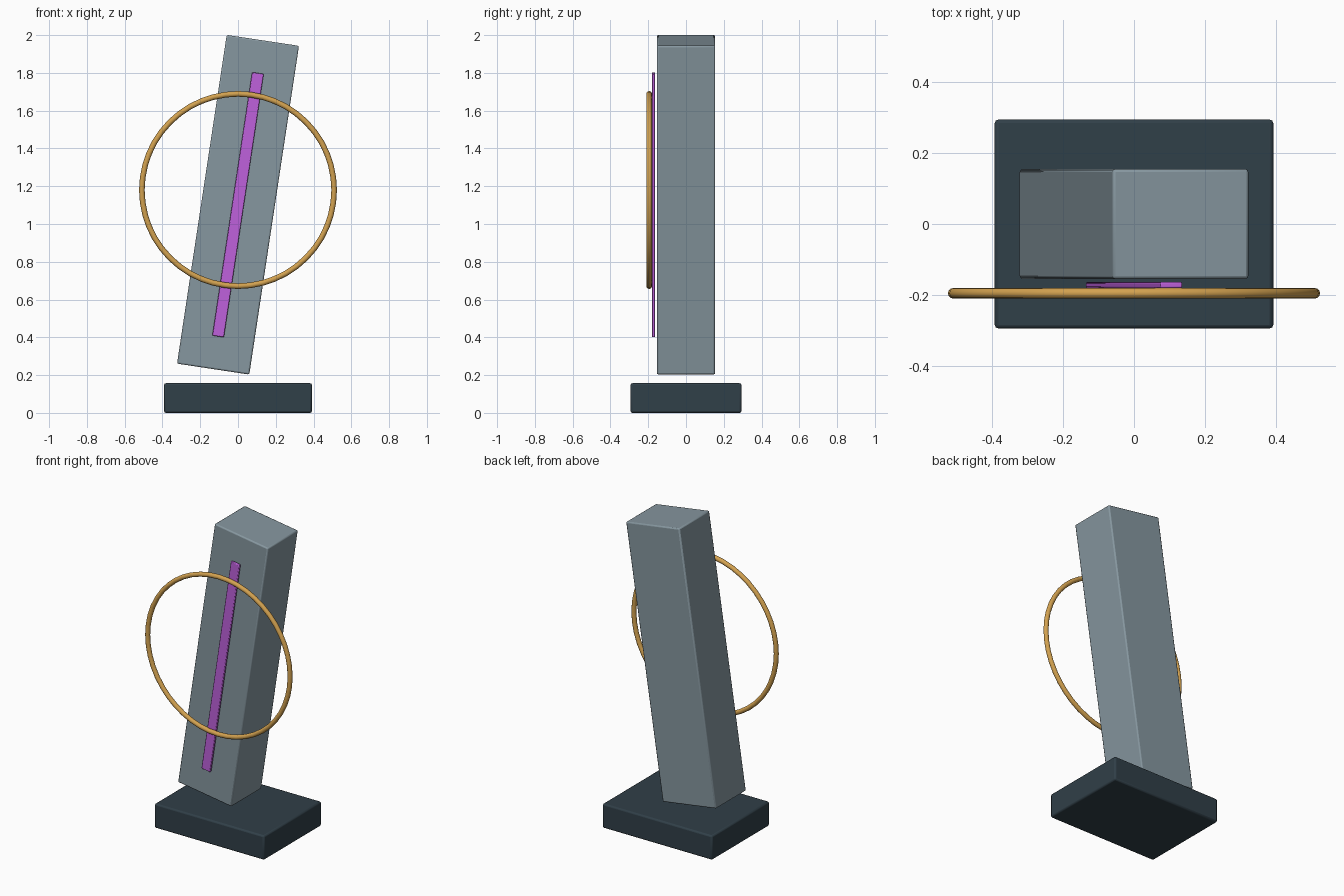
import bpy
import math

if "Cube" in bpy.data.objects:
    bpy.data.objects.remove(bpy.data.objects["Cube"])

LEAN = 0.15


def paint(obj, name, rgb):
    mat = bpy.data.materials.new(name)
    mat.diffuse_color = (*rgb, 1)
    mat.use_nodes = True
    mat.node_tree.nodes["Principled BSDF"].inputs["Base Color"].default_value = mat.diffuse_color
    obj.data.materials.append(mat)


def block(name, size, loc, bevel, lean=0.0):
    bpy.ops.mesh.primitive_cube_add(size=1, location=loc)
    obj = bpy.context.object
    obj.name = name
    obj.scale = size
    bpy.ops.object.transform_apply(location=False, rotation=False, scale=True)
    obj.rotation_euler.y = lean
    mod = obj.modifiers.new("soft_edges", "BEVEL")
    mod.width = bevel
    mod.segments = 2
    bpy.ops.object.shade_smooth_by_angle(angle=math.radians(30))
    return obj


# Plinth on the ground
base = block("base", (0.784, 0.588, 0.157), (0, 0, 0.0785), 0.01)
paint(base, "dark_slate", (0.03, 0.05, 0.065))

# Leaning tower floating above the plinth
tower = block("tower", (0.387, 0.309, 1.76), (0, 0, 1.102), 0.008, LEAN)
paint(tower, "blue_grey", (0.24, 0.31, 0.35))

# Thin light strip along the front face
strip = block("light_strip", (0.062, 0.017, 1.41), (0, -0.172, 1.102), 0.004, LEAN)
paint(strip, "violet", (0.52, 0.12, 0.72))

# Upright ring in front of the tower
bpy.ops.mesh.primitive_torus_add(
    major_radius=0.509, minor_radius=0.0148, major_segments=48, minor_segments=12,
    location=(0, -0.195, 1.18), rotation=(math.pi / 2, 0, 0))
ring = bpy.context.object
ring.name = "ring"
bpy.ops.object.shade_smooth()
paint(ring, "amber", (0.65, 0.36, 0.08))
